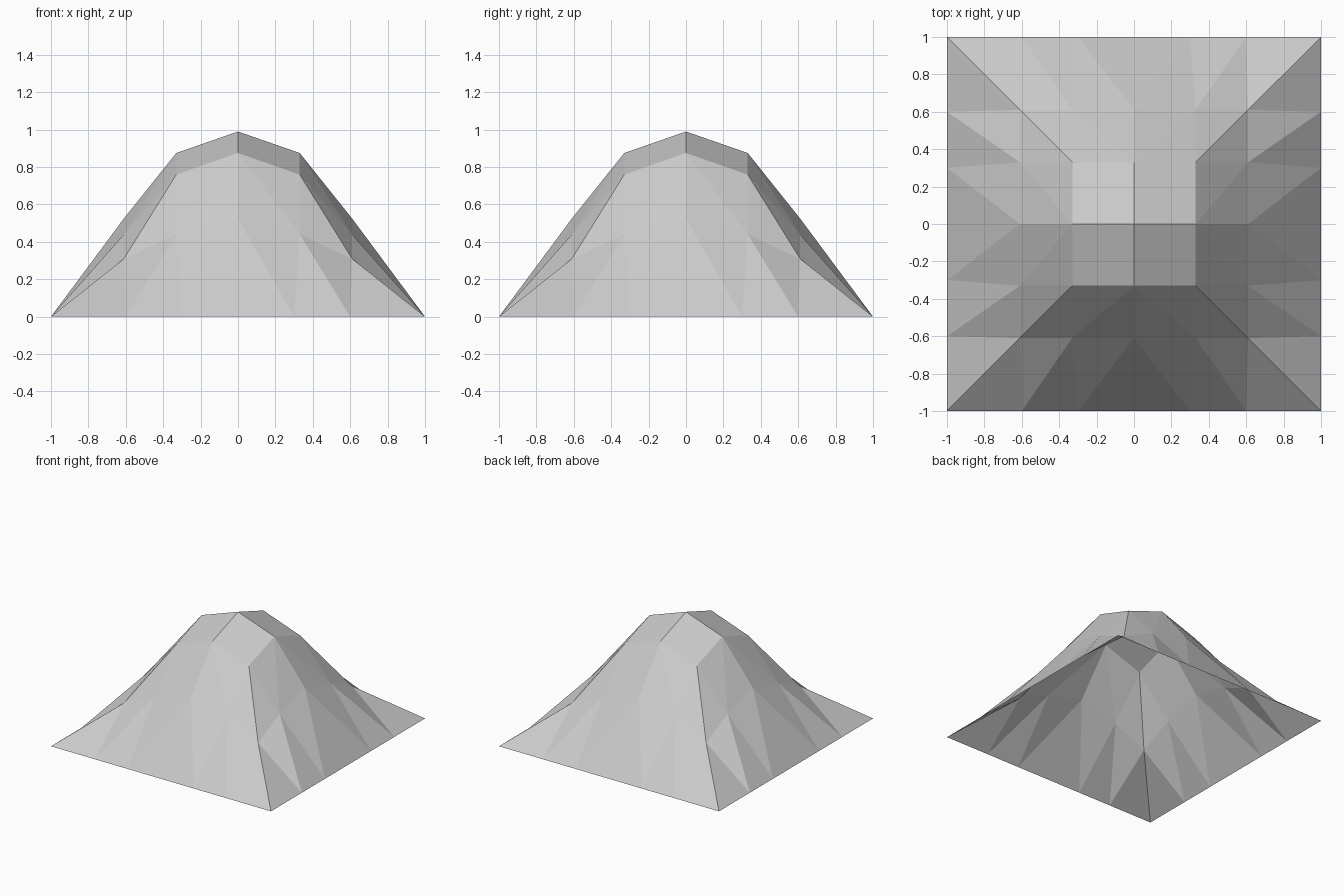
import bpy
import bmesh
from mathutils import Matrix, Vector
from math import pi

if "Cube" in bpy.data.objects:
    bpy.data.objects.remove(bpy.data.objects["Cube"])

# Stone colour
stone = bpy.data.materials.new("stone grey")
stone.diffuse_color = (0.6, 0.6, 0.6, 1)
stone.use_nodes = True
stone.node_tree.nodes["Principled BSDF"].inputs["Base Color"].default_value = stone.diffuse_color

# Half of one mountain side, seen from the summit towards +x
summit = (0, 0, 0.99)
top_mid, top_corner = (0.33, 0, 0.875), (0.33, 0.33, 0.76)
mid, mid_side, mid_corner = (0.61, 0, 0.525), (0.61, 0.33, 0.44), (0.61, 0.61, 0.31)
foot_mid, foot, foot_side, foot_corner = (1, 0, 0), (1, 0.3, 0), (1, 0.6, 0), (1, 1, 0)

half_side = [
    (summit, top_mid, top_corner),            # cap
    (top_mid, mid_side, top_corner),          # upper slope
    (top_mid, mid, mid_side),
    (top_corner, mid_side, mid_corner),
    (mid, foot_mid, foot),                    # lower slope
    (mid, foot, mid_side),
    (mid_side, foot, foot_side),
    (mid_side, foot_side, mid_corner),
    (mid_corner, foot_side, foot_corner),
]

# Mirror the half side, then turn it round the summit; the underside stays open
bm = bmesh.new()
for turn in range(4):
    spin = Matrix.Rotation(turn * pi / 2, 3, "Z")
    for flip in (1, -1):
        for tri in half_side:
            points = [spin @ Vector((x, y * flip, z)) for x, y, z in tri]
            bm.faces.new([bm.verts.new(p) for p in points[::flip]])
bmesh.ops.remove_doubles(bm, verts=bm.verts, dist=0.001)
bmesh.ops.recalc_face_normals(bm, faces=bm.faces)

mesh = bpy.data.meshes.new("mountain")
bm.to_mesh(mesh)
bm.free()
mesh.materials.append(stone)
bpy.context.collection.objects.link(bpy.data.objects.new("mountain", mesh))
